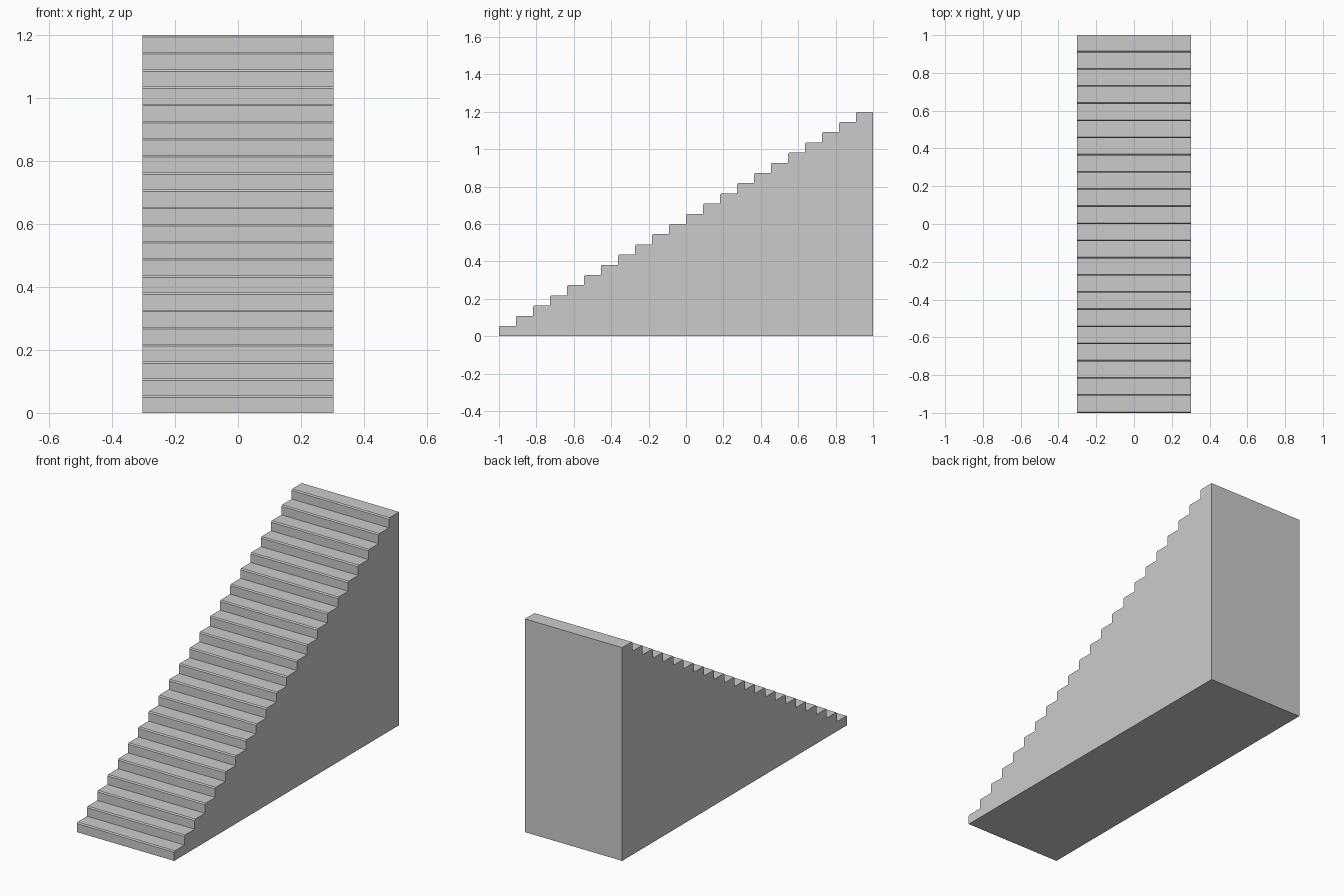
import bpy
import bmesh

if "Cube" in bpy.data.objects:
    bpy.data.objects.remove(bpy.data.objects["Cube"])

STEPS = 22
LENGTH, HEIGHT, WIDTH = 2.0, 1.2, 0.606
CHAMFER = 0.006
run, rise = LENGTH / STEPS, HEIGHT / STEPS

# Side profile (y, z): base corners, then each step with a chamfered nose
profile = [(LENGTH / 2, 0), (-LENGTH / 2, 0)]
for i in range(STEPS):
    y, z = -LENGTH / 2 + i * run, (i + 1) * rise
    profile += [(y, z - CHAMFER), (y + CHAMFER, z), (y + run, z)]

# Extrude the profile across the width
bm = bmesh.new()
side = bm.faces.new([bm.verts.new((-WIDTH / 2, y, z)) for y, z in profile])
extruded = bmesh.ops.extrude_face_region(bm, geom=[side])
verts = [g for g in extruded["geom"] if isinstance(g, bmesh.types.BMVert)]
bmesh.ops.translate(bm, vec=(WIDTH, 0, 0), verts=verts)

# Keep the solid closed with clean side faces
if not side.is_valid or all(len(e.link_faces) == 2 for e in bm.edges):
    pass
else:
    bmesh.ops.holes_fill(bm, edges=bm.edges[:], sides=0)
bmesh.ops.recalc_face_normals(bm, faces=bm.faces[:])

mesh = bpy.data.meshes.new("staircase")
bm.to_mesh(mesh)
bm.free()
bpy.context.collection.objects.link(bpy.data.objects.new("staircase", mesh))
